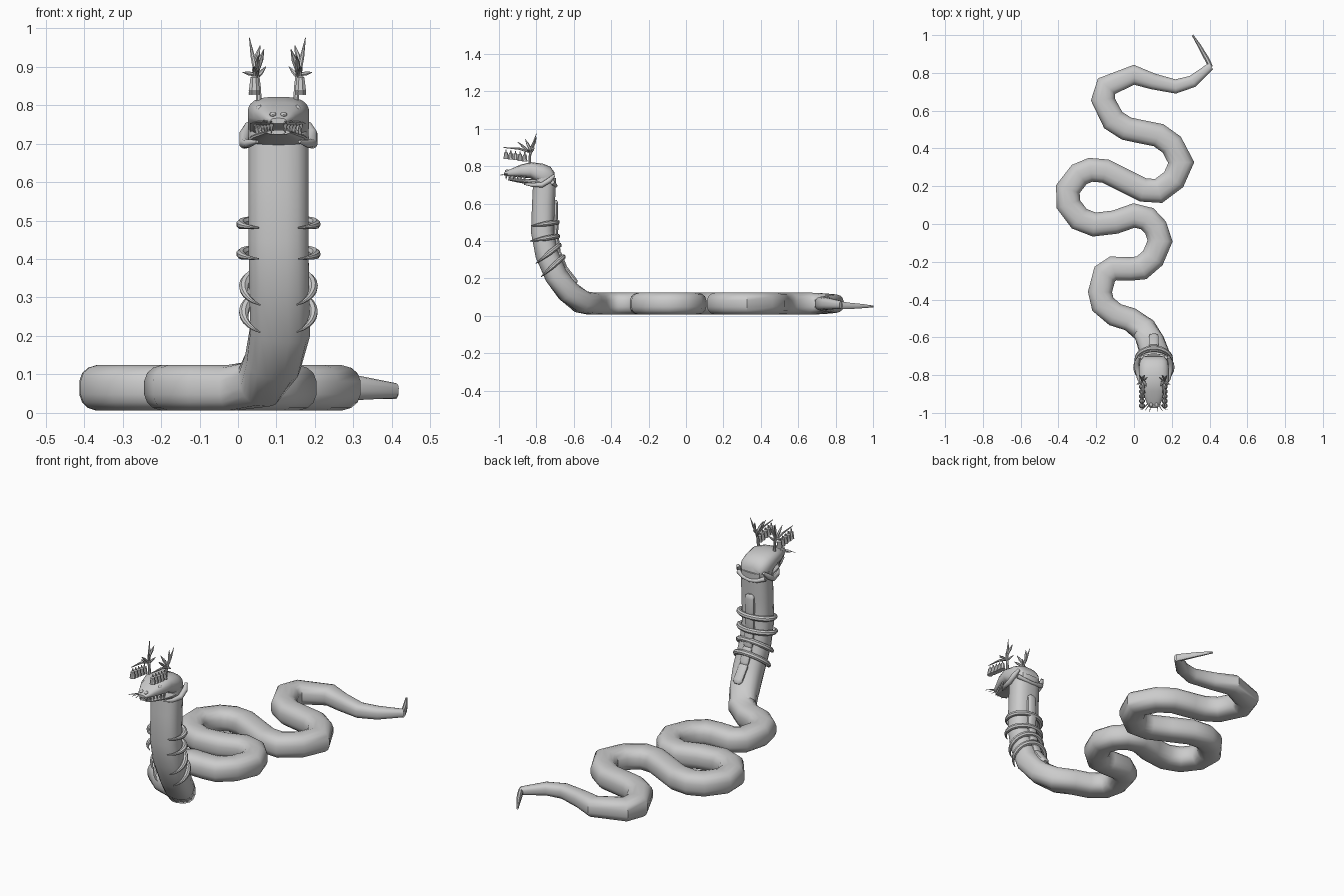
import bpy, bmesh, math
from mathutils import Vector as V

if "Cube" in bpy.data.objects:
    bpy.data.objects.remove(bpy.data.objects["Cube"])

grey = bpy.data.materials.new("stone_grey")
grey.diffuse_color = (0.6, 0.6, 0.6, 1)
grey.use_nodes = True
grey.node_tree.nodes["Principled BSDF"].inputs["Base Color"].default_value = grey.diffuse_color
CX = 0.105  # centre line of neck and head


def finish(name, bm, angle=40):
    bmesh.ops.recalc_face_normals(bm, faces=bm.faces)
    me = bpy.data.meshes.new(name)
    bm.to_mesh(me)
    bm.free()
    ob = bpy.data.objects.new(name, me)
    bpy.context.collection.objects.link(ob)
    me.materials.append(grey)
    bpy.ops.object.select_all(action='DESELECT')
    ob.select_set(True)
    bpy.context.view_layer.objects.active = ob
    bpy.ops.object.shade_smooth_by_angle(angle=math.radians(angle))
    return ob


def ring(c, u, v, n=16, e=2.0):
    """Rounded-square ring around c spanned by the half axes u and v."""
    out = []
    for i in range(n):
        a = 2 * math.pi * (i + .5) / n
        ca, sa = math.cos(a), math.sin(a)
        out.append(c + u * math.copysign(abs(ca) ** (2 / e), ca)
                   + v * math.copysign(abs(sa) ** (2 / e), sa))
    return out


def skin(bm, rings):
    rows = [[bm.verts.new(p) for p in r] for r in rings]
    n = len(rows[0])
    for a, b in zip(rows, rows[1:]):
        for i in range(n):
            bm.faces.new((a[i], a[(i + 1) % n], b[(i + 1) % n], b[i]))
    bm.faces.new(rows[0])
    bm.faces.new(rows[-1])


def tube(bm, pts, radii, n=8):
    """Round tube through pts with a radius per point."""
    pts = [V(p) for p in pts]
    rings, u = [], None
    for i, p in enumerate(pts):
        t = (pts[min(i + 1, len(pts) - 1)] - pts[max(i - 1, 0)]).normalized()
        u = t.orthogonal() if u is None else u - t * u.dot(t)
        u.normalize()
        rings.append(ring(p, u * radii[i], t.cross(u) * radii[i], n))
    skin(bm, rings)


def loft_y(name, secs, e, n=20):
    """Sections (y, low z, high z, half width) lofted front to back."""
    bm = bmesh.new()
    skin(bm, [ring(V((CX, y, (a + b) / 2)), V((w, 0, 0)), V((0, 0, (b - a) / 2)), n, e)
              for y, a, b, w in secs])
    return finish(name, bm)


# Body: winding floor path, then the upright neck
floor = [(.405, .835), (.31, .755), (.22, .728), (.1, .755), (0, .79), (-.145, .73),
         (-.165, .66), (-.11, .55), (-.04, .505), (.03, .49), (.13, .47), (.2, .42),
         (.25, .325), (.21, .235), (.13, .175), (.05, .18), (-.05, .23), (-.15, .28),
         (-.23, .287), (-.29, .262), (-.35, .185), (-.348, .105), (-.29, .028),
         (-.21, -.003), (-.1, .01), (0, .045), (.07, .028), (.115, -.02), (.138, -.09),
         (.1, -.18), (.04, -.232), (-.02, -.238), (-.11, -.235), (-.155, -.265),
         (-.18, -.36), (-.165, -.425), (-.1, -.48), (-.02, -.505)]
neck = [V(p) for p in [(.055, -.56, .075), (.09, -.63, .13), (.11, -.695, .215),
                       (.107, -.745, .33), (CX, -.768, .45), (CX, -.762, .6), (CX, -.755, .74)]]
tail_r = [.02, .032, .037, .043, .05, .056, .06]
path = [V((x, y, .058 if i == 0 else .065)) for i, (x, y) in enumerate(floor)] + neck
nf = len(floor)
rings = []
for i, p in enumerate(path):
    d0 = (p - path[max(i - 1, 0)]).normalized()
    d1 = (path[min(i + 1, len(path) - 1)] - p).normalized()
    t = (d0 + d1).normalized()
    miter = min(1.25, 1 / max(.5, t.dot(d1 if d1.length else d0)))
    side = t.cross(V((0, 0, 1))).normalized()
    k = min(1, max(0, (i - nf + 1) / 3))
    side = side.lerp(V((-1, 0, 0)), k)
    side = (side - t * side.dot(t)).normalized()
    r = tail_r[i] if i < len(tail_r) else .063
    w, h = r * miter, min(r, .06)
    if i >= nf:
        w, h = .063 + .016 * k, .062
    rings.append(ring(p, side * w, side.cross(t) * h, 16, 2.6))
bm = bmesh.new()
skin(bm, rings)
finish("body", bm)

# Tail tip: thin upright blade
bm = bmesh.new()
d = V((.85, .53, 0))
skin(bm, [ring(V(p), d * w, V((0, 0, h)), 8)
          for p, w, h in [((.408, .83, .056), .012, .022), ((.385, .875, .053), .014, .018),
                          ((.345, .945, .052), .01, .012), ((.31, 1, .05), .005, .005)]])
finish("tail_tip", bm)

# Head and lower jaw
loft_y("head", [(-.702, .70, .765, .055), (-.725, .69, .798, .074), (-.765, .695, .814, .08),
                (-.83, .735, .822, .08), (-.885, .74, .808, .066), (-.93, .744, .788, .045),
                (-.96, .748, .775, .032), (-.974, .752, .766, .02)], 2.7)
loft_y("lower_jaw", [(-.715, .685, .73, .07), (-.78, .688, .733, .076), (-.85, .704, .732, .066),
                     (-.91, .715, .734, .046), (-.95, .724, .735, .03)], 2.4)

# Eyes, teeth, nostril bumps, whiskers, jaw frill
eyes, teeth, bumps, whisk, frill = (bmesh.new() for _ in range(5))
for s in (-1, 1):
    for b, loc, rad in ((eyes, (.049, -.888, .787), (.010, .012, .014)),
                        (bumps, (.014, -.955, .775), (.009, .014, .007))):
        vs = bmesh.ops.create_uvsphere(b, u_segments=12, v_segments=8, radius=1)["verts"]
        for v in vs:
            v.co = V([v.co[i] * rad[i] + (CX + s * loc[0], loc[1], loc[2])[i] for i in range(3)])
    for j in range(6):
        f = j / 5
        x, y = CX + s * (.058 - .04 * f), -.86 - .1 * f
        tube(teeth, [(x, y, .75), (x, y - .002, .728)], [.006, .001], 6)
        x, y = CX + s * (.055 - .038 * f), -.865 - .08 * f
        tube(teeth, [(x, y, .724), (x, y - .003, .748)], [.006, .001], 6)
    for j in range(3):
        tube(whisk, [(CX + s * (.012 + .012 * j), -.955, .758), (CX + s * (.02 + .02 * j), -.98, .757),
                     (CX + s * (.022 + .025 * j), -.995 + .006 * j, .752)], [.003, .002, .001], 5)
    # curled horn that wraps the jaw hinge
    tube(frill, [(CX + s * .055, -.865, .705), (CX + s * .078, -.82, .70), (CX + s * .088, -.77, .70),
                 (CX + s * .088, -.73, .725), (CX + s * .078, -.705, .75)],
         [.004, .011, .014, .014, .008], 10)
tube(frill, [(CX - .08, -.715, .715), (CX - .04, -.70, .70), (CX, -.696, .695),
             (CX + .04, -.70, .70), (CX + .08, -.715, .715)], [.012, .01, .009, .01, .012], 10)
for b, name in ((eyes, "eyes"), (teeth, "teeth"), (bumps, "nostrils"),
                (whisk, "whiskers"), (frill, "jaw_frill")):
    finish(name, b)

# Antlers with hanging bells
antler, bells = bmesh.new(), bmesh.new()
for s in (-1, 1):
    def A(x, y, z):
        return (.1025 + s * x, y, z)
    tube(antler, [A(.048, -.835, .81), A(.05, -.835, .85), A(.056, -.83, .89), A(.064, -.815, .925),
                  A(.073, -.80, .975)], [.008, .007, .008, .006, .001])
    for a, b, r in (((.055, -.83, .885), (.035, -.86, .945), .007),
                    ((.055, -.84, .88), (.05, -.90, .93), .006),
                    ((.06, -.82, .90), (.045, -.80, .955), .006),
                    ((.06, -.835, .88), (.09, -.85, .885), .005),
                    ((.055, -.83, .87), (.03, -.81, .90), .005)):
        mid = V(a).lerp(V(b), .55)
        tube(antler, [A(*a), A(*mid), A(*b)], [r, r * 1.1, .001], 6)
    tube(antler, [A(.055, -.83, .875), A(.06, -.89, .893), A(.06, -.975, .90)], [.007, .006, .002], 6)
    for j in range(5):
        y, z = -.962 + .025 * j, .888 - .003 * j
        tube(bells, [A(.06, y, z), A(.06, y, z - .012), A(.06, y, z - .016), A(.06, y, z - .044),
                     A(.06, y, z - .05)], [.003, .004, .011, .0145, .016], 8)
finish("antlers", antler)
finish("bells", bells)

# Ribs clasping the neck from behind: (y, z, tilt, half width, half depth)
ribs = bmesh.new()
for y, z, tilt, w, dp in ((-.763, .49, 8, .097, .075), (-.765, .412, 10, .097, .08),
                          (-.745, .325, 38, .09, .085), (-.72, .258, 42, .09, .085)):
    c, s = math.cos(math.radians(tilt)), math.sin(math.radians(tilt))
    pts, rad = [], []
    for i in range(25):
        f = i / 24
        a = math.radians(-58 + 296 * f)
        px, q = w * math.cos(a), dp * math.sin(a)
        pts.append((CX + px, y + q * c, z + q * s))
        rad.append(.002 + .012 * min(1, 4.5 * min(f, 1 - f)))
    tube(ribs, pts, rad)
finish("neck_ribs", ribs)

# Spine plates down the back of the neck
spine = bmesh.new()
for p, q in (((-.698, .62), (-.699, .50)), ((-.692, .515), (-.70, .42)),
             ((-.695, .43), (-.682, .33)), ((-.684, .345), (-.645, .25)), ((-.655, .265), (-.585, .175))):
    a, b = V((CX, *p)), V((CX, *q))
    t = (b - a).normalized()
    u, n = V((1, 0, 0)), t.cross(V((1, 0, 0)))
    skin(spine, [ring(a.lerp(b, f), u * .026 * k, n * .014 * k, 12, 2.6)
                 for f, k in ((0, .5), (.08, .9), (.2, 1), (.8, 1), (.92, .9), (1, .5))])
finish("spine_plates", spine)
